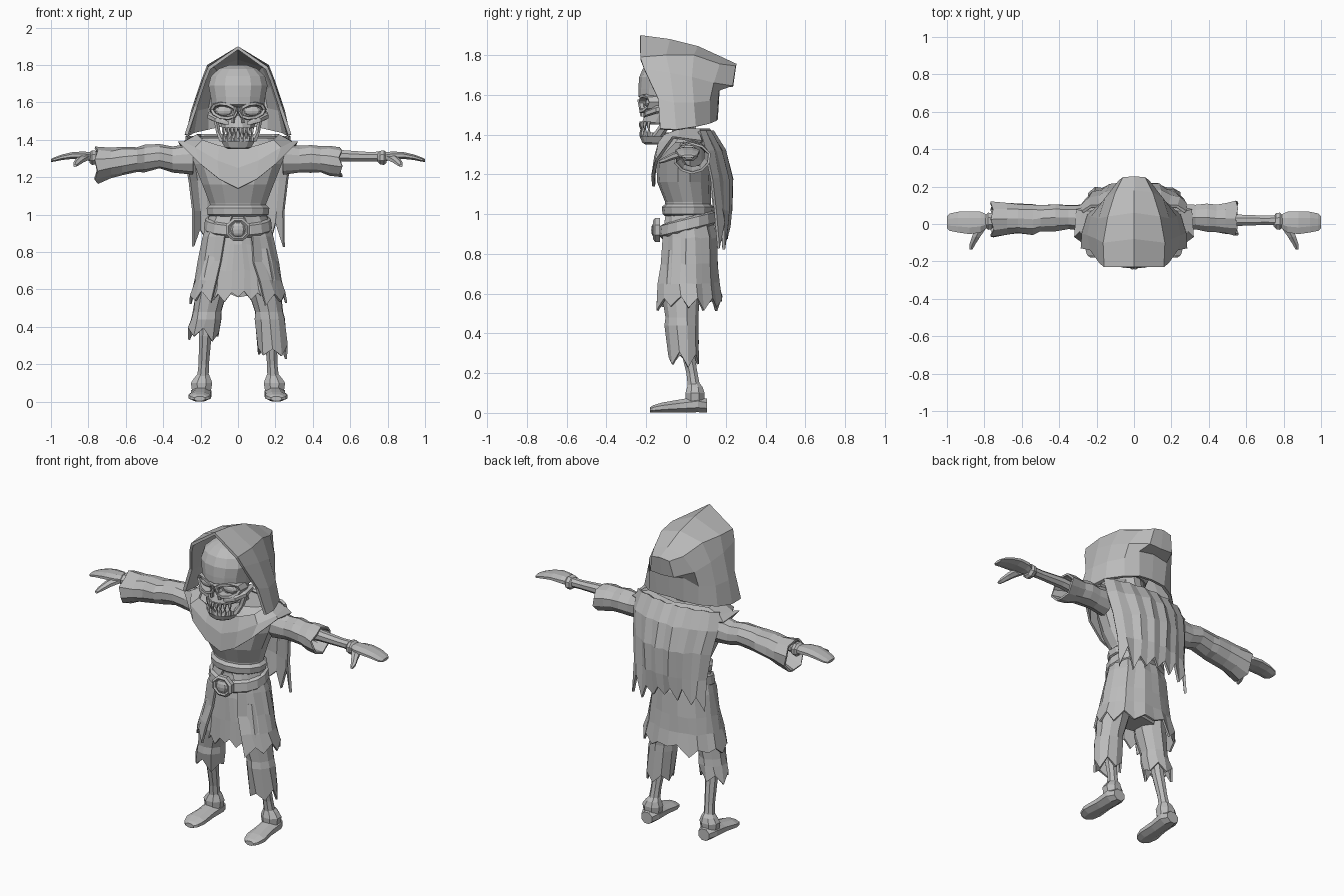
import bpy, bmesh, math, random
from mathutils import Vector
random.seed(4)
cloth = bpy.data.materials.new("plain_grey")
cloth.diffuse_color = (0.5, 0.5, 0.5, 1)


def finish(name, bm, thick=0):
    bmesh.ops.remove_doubles(bm, verts=bm.verts, dist=0.0005)
    bmesh.ops.recalc_face_normals(bm, faces=bm.faces)
    me = bpy.data.meshes.new(name)
    bm.to_mesh(me)
    bm.free()
    me.materials.append(cloth)
    ob = bpy.data.objects.new(name, me)
    bpy.context.collection.objects.link(ob)
    if thick:
        m = ob.modifiers.new("thickness", "SOLIDIFY")
        m.thickness, m.offset = thick, -1
    return ob


def place(axis, a, u, v):
    return {"z": (u, v, a), "x": (a, u, v), "y": (u, a, v)}[axis]


def loft(name, rings, axis="z", n=10, caps=True, jag=0, thick=0, turn=0.5, rough=0):
    """Skin over ellipses: (position on axis, centre u, centre v, radius u, radius v)."""
    bm = bmesh.new()
    rows = []
    for a, cu, cv, ru, rv in rings:
        row = []
        for i in range(n):
            t = 2 * math.pi * (i + turn) / n
            k = 1 + random.uniform(-rough, rough)
            row.append(bm.verts.new(place(axis, a, cu + ru * k * math.cos(t), cv + rv * k * math.sin(t))))
        rows.append(row)
    for r, s in zip(rows, rows[1:]):
        for i in range(n):
            j = (i + 1) % n
            bm.faces.new((r[i], r[j], s[j], s[i]))
    if caps:
        bm.faces.new(rows[0])
        bm.faces.new(rows[-1])
    if jag:
        k = "xyz".index(axis)
        for i, v in enumerate(rows[-1]):
            v.co[k] += (jag if i % 2 else -jag) * random.uniform(0.2, 1)
    return finish(name, bm, thick)


def sheet(name, rows, thick=0.015, jag=0, rough=0):
    """Mirrored cloth from rows of points on the +x half."""
    bm = bmesh.new()
    for s in (1, -1):
        g = [[bm.verts.new((s * x, y, z)) for x, y, z in r] for r in rows]
        for r, q in zip(g, g[1:]):
            for i in range(len(r) - 1):
                bm.faces.new((r[i], r[i + 1], q[i + 1], q[i]))
        for i, v in enumerate(g[-1]):
            if jag and v.co.x:
                v.co.z += (jag if i % 2 else -jag) * random.uniform(0.2, 1)
        for v in (v for r in g[1:] for v in r if abs(v.co.x) > 0.001):
            v.co += Vector([random.uniform(-rough, rough) for _ in range(3)])
    return finish(name, bm, thick)


def ball(name, loc, scale, seg=12, rings=8):
    bm = bmesh.new()
    bmesh.ops.create_uvsphere(bm, u_segments=seg, v_segments=rings, radius=1)
    for v in bm.verts:
        v.co = Vector(loc) + Vector([c * k for c, k in zip(v.co, scale)])
    return finish(name, bm)


# Pointed hood, front edge to back seam, each row from the ridge down
sheet("hood", [
    [(0, -.23, 1.90), (.16, -.23, 1.79), (.185, -.21, 1.73), (.235, -.14, 1.58), (.285, -.13, 1.43)],
    [(0, -.08, 1.88), (.165, -.1, 1.80), (.20, -.08, 1.71), (.25, -.06, 1.56), (.28, -.05, 1.425)],
    [(0, .06, 1.845), (.14, .04, 1.80), (.19, .03, 1.69), (.23, .04, 1.56), (.25, .05, 1.44)],
    [(0, .18, 1.79), (.10, .17, 1.755), (.155, .14, 1.66), (.17, .12, 1.57), (.17, .12, 1.455)],
    [(0, .255, 1.755), (.06, .25, 1.745), (.08, .235, 1.645), (.10, .165, 1.62), (.09, .155, 1.47)],
    [(0, .255, 1.755), (0, .253, 1.75), (0, .237, 1.64), (0, .17, 1.635), (0, .16, 1.475)]], .018)

# Cowl over the shoulders with a pointed front
sheet("cowl", [
    [(0, -.13, 1.35), (.1, -.13, 1.37), (.19, -.11, 1.40), (.22, -.03, 1.43), (.2, .07, 1.43), (0, .12, 1.43)],
    [(0, -.165, 1.25), (.11, -.16, 1.29), (.23, -.14, 1.36), (.29, -.04, 1.39), (.28, .07, 1.40), (0, .14, 1.40)],
    [(0, -.17, 1.14), (.1, -.175, 1.19), (.2, -.155, 1.27), (.32, -.07, 1.39), (.31, .08, 1.37),
     (0, .15, 1.34)]], .015)

# Ragged cape down the back
cape = [(1.42, .13, .28, .07), (1.32, .19, .29, .10), (1.18, .225, .265, .13), (1.02, .225, .25, .15), (.89, .21, .25, .17)]
sheet("cape", [[(w * i / 6, y + (e - y) * (i / 6) ** 2 + (.012 if i % 2 else 0), z) for i in range(7)]
               for z, y, w, e in cape], .015, .07, .005)

# Tunic, neck and belt
loft("tunic", [(.97, 0, .01, .15, .11), (1.06, 0, .01, .155, .115), (1.16, 0, -.01, .195, .135),
               (1.27, 0, -.01, .24, .14), (1.36, 0, 0, .27, .125), (1.41, 0, .01, .19, .10)], n=14)
loft("neck", [(1.36, 0, 0, .07, .07), (1.55, 0, -.03, .06, .06)], n=8)
loft("sash", [(.99, 0, .01, .15, .115), (1.0, 0, .01, .168, .128), (1.035, 0, .01, .172, .132),
              (1.055, 0, .01, .15, .11)], n=14)
sheet("belt", [[(r * math.sin(t), .01 - (r - .035) * math.cos(t), z - .035 * (1 + math.cos(t)))
                for t in [math.pi * i / 8 for i in range(9)]]
               for z, r in ((1.02, .158), (1.01, .176), (.96, .182), (.945, .165))], .01)
loft("buckle", [(-.13, 0, .92, .07, .065), (-.155, 0, .92, .07, .065), (-.165, 0, .92, .056, .052),
                (-.158, 0, .92, .046, .044)], "y", 8)
ball("buckle_stone", (0, -.155, .92), (.042, .02, .04), 8, 6)

# Skirt parted at the front, with a hanging centre panel
rows = []
for z, rx, ry, cy, gap in ((1.0, .155, .115, .01, .03), (.88, .19, .14, .01, .075), (.75, .215, .15, .01, .09),
                           (.65, .235, .165, 0, .12), (.56, .26, .18, 0, .15)):
    t0 = math.asin(gap / rx)
    rows.append([(rx * math.sin(t) if i < 10 else 0, cy - ry * math.cos(t) + (.008 if i % 2 else 0), z)
                 for i in range(11) for t in [t0 + (math.pi - t0) * i / 10]])
sheet("skirt", rows, .012, .045, .005)
sheet("front_panel", [[(w * i / 4, y + .03 * (i / 4) ** 2, z) for i in range(5)] for z, w, y in
                      ((.98, .06, -.10), (.84, .09, -.12), (.7, .125, -.125), (.56, .14, -.13))], .012, .03, .004)
loft("hips", [(.62, 0, 0, .15, .08), (.75, 0, 0, .17, .11), (.98, 0, .01, .14, .10)], n=10)

for s, side in ((-1, "right"), (1, "left")):
    # Torn trousers, one leg longer than the other
    end = .36 if s < 0 else .27
    loft(side + "_trouser", [(.82, s * .1, 0, .085, .10), (.6, s * .14, -.025, .09, .095),
                             (.48, s * .165, -.02, .078, .08), (.44, s * .17, -.02, .083, .085),
                             (end, s * .185, -.01, .085, .075)], n=10, caps=False, jag=.045, thick=.012, rough=.05)
    # Shin, ankle and shoe-like foot
    loft(side + "_shin", [(.55, s * .165, -.02, .035, .035), (.35, s * .175, 0, .036, .038),
                          (.2, s * .183, .03, .03, .03), (.1, s * .19, .045, .035, .035)], n=8)
    loft(side + "_ankle", [(.06, s * .195, .045, .055, .05), (.10, s * .195, .045, .062, .052),
                           (.13, s * .19, .045, .045, .042), (.15, s * .185, .04, .03, .03)], n=8)
    loft(side + "_foot", [(.105, s * .195, .037, .04, .037), (.06, s * .197, .043, .06, .043),
                          (-.03, s * .2, .035, .056, .035), (-.12, s * .205, .027, .065, .027),
                          (-.165, s * .205, .02, .05, .02), (-.18, s * .205, .016, .03, .014)], "y", 8)
    # Sleeves of unequal length, with folds
    if s < 0:
        r = [(.24, .03, 1.30, .075, .085), (.35, .035, 1.295, .068, .07), (.42, .035, 1.31, .075, .065),
             (.5, .03, 1.30, .075, .072), (.54, .025, 1.295, .085, .068), (.62, .03, 1.285, .08, .078),
             (.68, .028, 1.275, .088, .08), (.76, .025, 1.265, .098, .10)]
    else:
        r = [(.24, .03, 1.30, .075, .085), (.33, .035, 1.295, .068, .07), (.39, .035, 1.30, .08, .075),
             (.44, .03, 1.295, .075, .07), (.49, .03, 1.29, .085, .08), (.55, .03, 1.28, .095, .08)]
    loft(side + "_sleeve", [(s * a, *q) for a, *q in r], "x", 10, False, .012, .012, rough=.05)
    # Forearm, wrist, mitten hand and thumb
    loft(side + "_forearm", [(s * a, .02, z, q, q) for a, z, q in
                             ((.4, 1.3, .035), (.55, 1.315, .033), (.7, 1.31, .027), (.78, 1.31, .03))], "x", 8)
    loft(side + "_wrist", [(s * a, .015, 1.305, q, q * .85) for a, q in
                           ((.745, .028), (.76, .046), (.78, .05), (.795, .035))], "x", 8)
    loft(side + "_hand", [(s * a, y, z, ru, rv) for a, y, z, ru, rv in
                          ((.78, .015, 1.308, .035, .026), (.82, .01, 1.315, .06, .024), (.88, .007, 1.317, .066, .02),
                           (.94, .01, 1.307, .06, .016), (.985, .01, 1.294, .05, .012), (1.0, .01, 1.29, .034, .008))], "x", 8)
    loft(side + "_thumb", [(-.02, s * .82, 1.305, .035, .02), (-.07, s * .845, 1.29, .025, .018),
                           (-.11, s * .865, 1.272, .018, .014), (-.137, s * .872, 1.262, .01, .008)], "y", 6)
    # Eye socket rim, eyeball and cheekbone
    bm = bmesh.new()
    g = []
    for i in range(10):
        t = 2 * math.pi * i / 10
        g.append([bm.verts.new((s * (.075 + (.055 + k) * math.cos(t)), y + .05 * abs(math.cos(t)) * (math.cos(t) > 0),
                                1.555 + (.028 + k) * math.sin(t) + .008 * math.cos(t)))
                  for k, y in ((0, -.19), (.003, -.235), (.018, -.235), (.024, -.17))])
    for i in range(10):
        for k in range(3):
            bm.faces.new((g[i][k], g[i][k + 1], g[(i + 1) % 10][k + 1], g[(i + 1) % 10][k]))
    finish(side + "_eye_rim", bm)
    ball(side + "_eye", (s * .075, -.185, 1.555), (.05, .02, .026), 8, 6)
    loft(side + "_cheekbone", [(-.07, s * .14, 1.54, .018, .02), (-.15, s * .145, 1.525, .02, .02),
                               (-.205, s * .1, 1.505, .025, .018), (-.215, s * .06, 1.49, .015, .012)], "y", 6)
    loft(side + "_jaw_branch", [(1.52, s * .12, -.09, .014, .025), (1.44, s * .105, -.11, .014, .028),
                                (1.39, s * .08, -.145, .022, .03)], n=6)
    # Nose bone beside the nostril
    loft(side + "_nose_bone", [(1.575, s * .008, -.225, .016, .02), (1.53, s * .022, -.22, .009, .016),
                               (1.49, s * .028, -.215, .01, .014)], n=6)
    # Teeth in two curved rows
    for k in range(4):
        x = s * (.012 + .021 * k)
        y = -.226 + 3.5 * x * x * 2
        loft(side + "_upper_tooth", [(1.465, x, y, .011, .01), (1.445, x, y - .003, .010, .009),
                                     (1.425, x, y, .004, .004)], n=5)
        loft(side + "_lower_tooth", [(1.39, x, y, .010, .009), (1.412, x, y, .009, .008),
                                     (1.427, x, y, .004, .004)], n=5)

# Skull: cranium, brow, face and jaw
loft("cranium", [(1.56, 0, -.08, .13, .10), (1.59, 0, -.095, .145, .145), (1.63, 0, -.095, .15, .145),
                 (1.69, 0, -.09, .162, .145), (1.74, 0, -.085, .148, .128), (1.78, 0, -.08, .105, .09),
                 (1.80, 0, -.075, .05, .04)], n=14)
loft("face", [(1.6, 0, -.09, .12, .11), (1.53, 0, -.09, .125, .10), (1.50, 0, -.11, .10, .10),
              (1.46, 0, -.13, .088, .095), (1.45, 0, -.13, .08, .08)], n=12)
loft("jaw", [(1.41, 0, -.14, .088, .085), (1.39, 0, -.145, .092, .088), (1.36, 0, -.15, .075, .07),
             (1.35, 0, -.15, .055, .055)], n=10)
